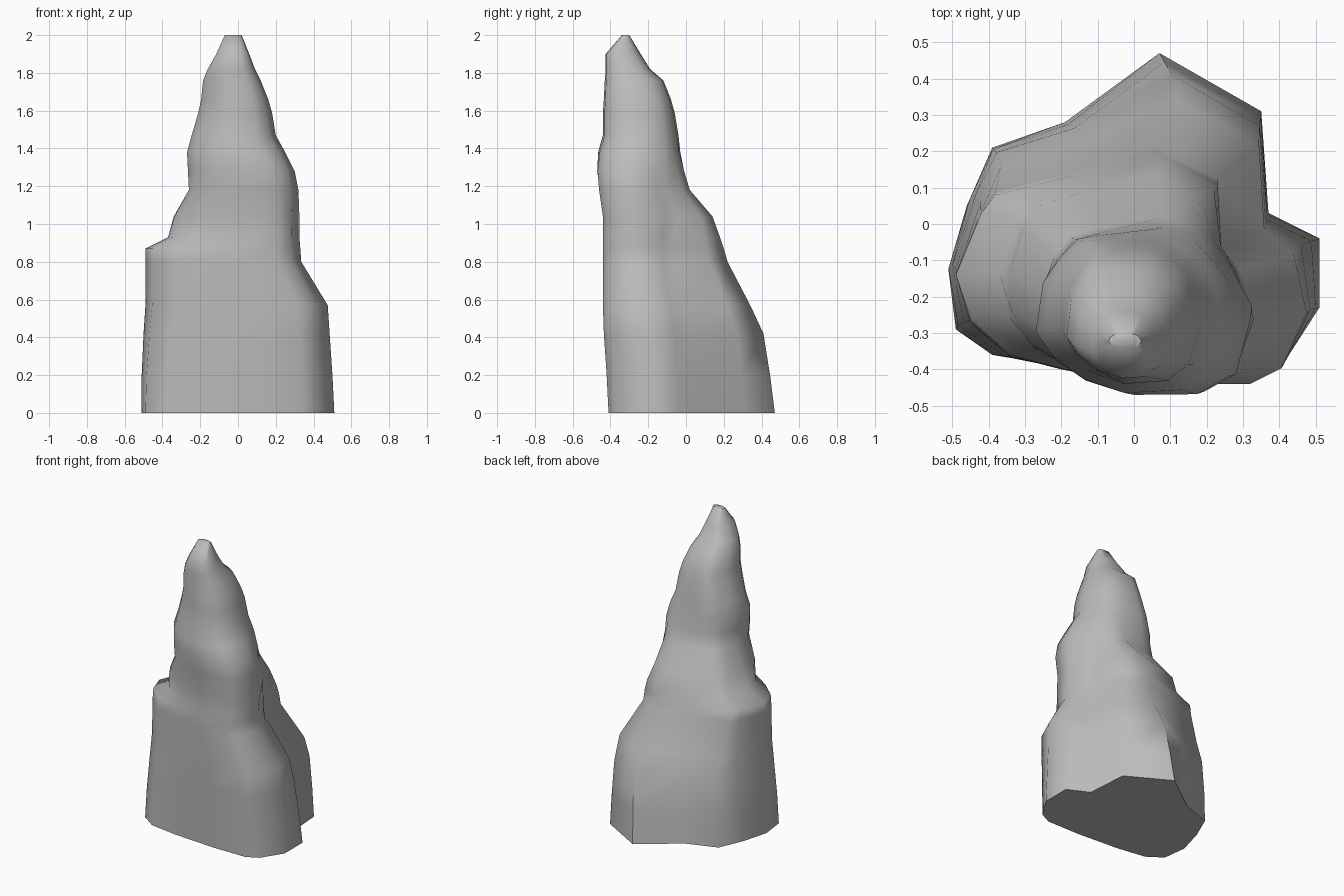
import bpy, bmesh, math
from mathutils import Vector

old = bpy.data.objects.get("Cube")
if old:
    bpy.data.objects.remove(old, do_unlink=True)

stone = bpy.data.materials.new("grey stone")
stone.use_nodes = True
grey = (0.5, 0.5, 0.5, 1)
stone.diffuse_color = grey
stone.node_tree.nodes["Principled BSDF"].inputs["Base Color"].default_value = grey

# Key cross-sections, anticlockwise from the back ridge
foot = [(.07, .47), (-.19, .28), (-.39, .21), (-.46, .05), (-.51, -.13),
        (-.49, -.29), (-.39, -.36), (-.19, -.39), (.1, -.41), (.34, -.41),
        (.42, -.37), (.51, -.23), (.51, -.04), (.37, .03), (.35, .31)]
shoulder = [(.06, .2), (-.18, .13), (-.38, .08), (-.42, .03), (-.49, -.14),
            (-.45, -.26), (-.34, -.36), (-.19, -.4), (.02, -.44), (.2, -.44),
            (.28, -.4), (.33, -.26), (.28, -.13), (.24, -.07), (.23, .11)]
waist = [(.06, .08), (-.14, .03), (-.22, 0), (-.26, -.06), (-.28, -.16),
         (-.29, -.26), (-.25, -.35), (-.16, -.41), (0, -.45), (.2, -.46),
         (.29, -.41), (.33, -.24), (.26, -.13), (.22, -.07), (.17, .03)]
spire = [(.07, -.03), (-.08, -.02), (-.15, -.03), (-.2, -.08), (-.25, -.15),
         (-.27, -.29), (-.22, -.36), (-.14, -.42), (-.03, -.46), (.12, -.45),
         (.2, -.4), (.24, -.28), (.22, -.18), (.19, -.1), (.13, -.06)]
keys = [(0, foot), (.87, shoulder), (1.1, waist), (1.4, spire), (2, spire)]

# Height, then the left, right, front and back limits of the rock there
levels = [(0, -.51, .51, -.41, .47), (.2, -.51, .5, -.42, .445),
          (.42, -.5, .485, -.435, .41), (.57, -.49, .475, -.44, .34),
          (.8, -.49, .335, -.44, .22), (.87, -.49, .33, -.44, .2),
          (.93, -.37, .325, -.44, .18), (1.04, -.34, .325, -.44, .14),
          (1.18, -.26, .32, -.46, .02), (1.28, -.265, .3, -.47, -.01),
          (1.38, -.27, .25, -.465, -.03), (1.47, -.245, .2, -.44, -.04),
          (1.59, -.21, .18, -.44, -.06), (1.66, -.195, .16, -.435, -.08),
          (1.76, -.185, .12, -.43, -.12), (1.82, -.16, .09, -.425, -.19),
          (1.9, -.115, .06, -.425, -.24), (2, -.07, .02, -.34, -.3)]


def blended_outline(z):
    for (low, a), (high, b) in zip(keys, keys[1:]):
        if z <= high:
            t = (z - low) / (high - low)
            return [Vector(p).lerp(Vector(q), t) for p, q in zip(a, b)]


def fit(values, low, high):
    small, large = min(values), max(values)
    return [low + (v - small) / (large - small) * (high - low) for v in values]


# Loft the rock through all levels
bm = bmesh.new()
rings = []
for z, left, right, front, back in levels:
    outline = blended_outline(z)
    xs = fit([p.x for p in outline], left, right)
    ys = fit([p.y for p in outline], front, back)
    rings.append([bm.verts.new((x, y, z)) for x, y in zip(xs, ys)])
for lower, upper in zip(rings, rings[1:]):
    for i in range(len(lower)):
        j = (i + 1) % len(lower)
        bm.faces.new((lower[i], lower[j], upper[j], upper[i]))
bm.faces.new(rings[0])
bm.faces.new(rings[-1])
bmesh.ops.recalc_face_normals(bm, faces=bm.faces)

mesh = bpy.data.meshes.new("rock_spire")
bm.to_mesh(mesh)
bm.free()
mesh.materials.append(stone)
rock = bpy.data.objects.new("rock_spire", mesh)
bpy.context.collection.objects.link(rock)
bpy.context.view_layer.objects.active = rock
rock.select_set(True)
bpy.ops.object.shade_smooth_by_angle(angle=math.radians(60))
